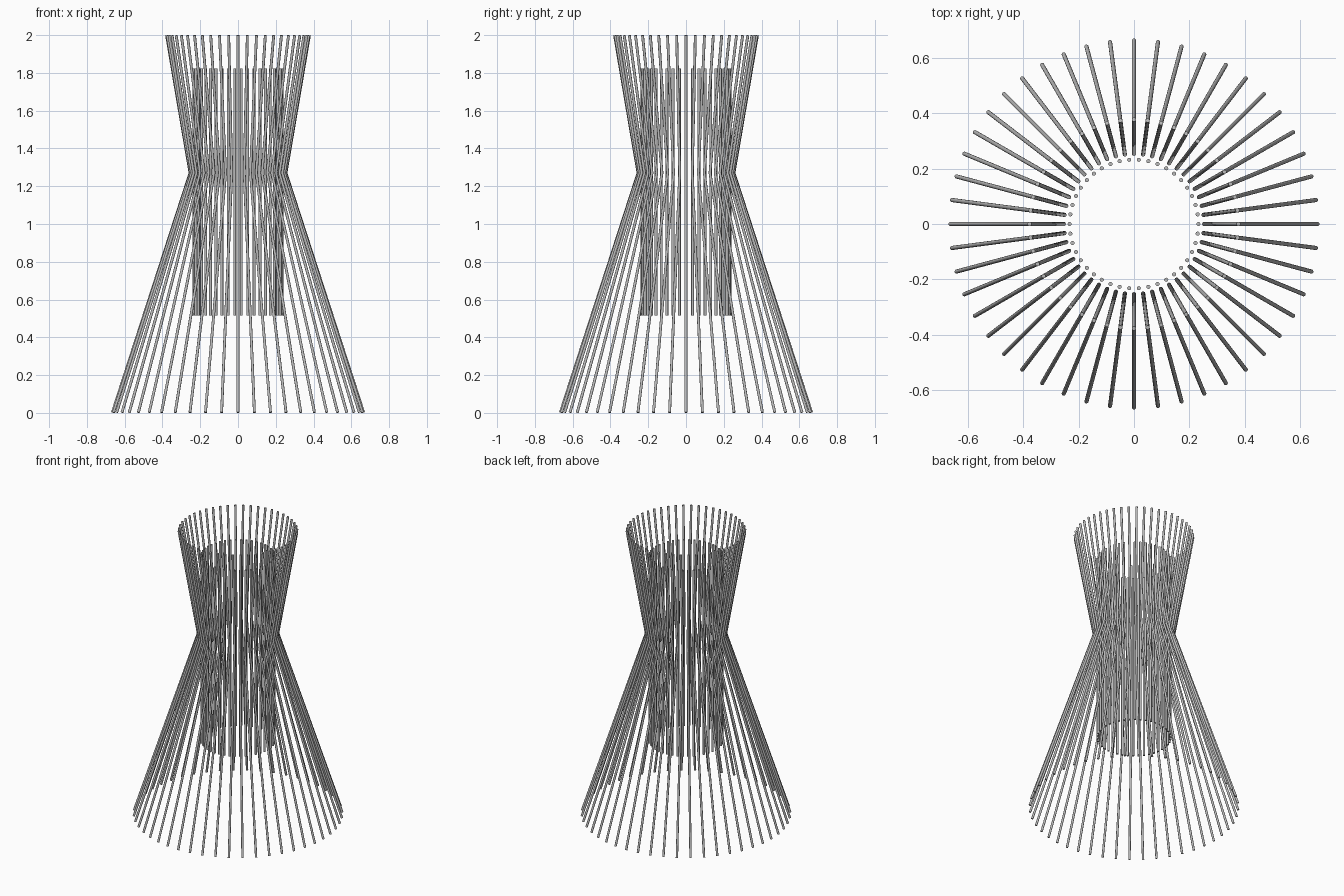
import bpy
import math
from mathutils import Matrix, Vector

cube = bpy.data.objects.get("Cube")
if cube:
    bpy.data.objects.remove(cube, do_unlink=True)

ROD_RADIUS = 0.0075
SIDES = 12

# Brushed grey metal shared by every rod
metal = bpy.data.materials.new("light grey metal")
metal.use_nodes = True
grey = (0.5, 0.5, 0.5, 1)
metal.diffuse_color = grey
metal.node_tree.nodes["Principled BSDF"].inputs["Base Color"].default_value = grey


def rod_mesh(name, profile):
    """Capped round rod following (radius, height) points, mitred at bends."""
    points = [Vector((r, 0, z)) for r, z in profile]
    steps = [(b - a).normalized() for a, b in zip(points, points[1:])]
    across = Vector((0, 1, 0))
    verts, faces = [], []
    for i, point in enumerate(points):
        before, after = steps[max(i - 1, 0)], steps[min(i, len(steps) - 1)]
        tangent = (before + after).normalized()
        outward = across.cross(tangent) / tangent.dot(before)
        for k in range(SIDES):
            a = math.tau * k / SIDES
            verts.append(point + ROD_RADIUS * (math.cos(a) * outward + math.sin(a) * across))
    for i in range(len(points) - 1):
        for k in range(SIDES):
            n = (k + 1) % SIDES
            low, high = i * SIDES, (i + 1) * SIDES
            faces.append((low + n, low + k, high + k, high + n))
    last = (len(points) - 1) * SIDES
    faces.append(tuple(range(SIDES)))
    faces.append(tuple(reversed(range(last, last + SIDES))))
    mesh = bpy.data.meshes.new(name)
    mesh.from_pydata(verts, [], [tuple(reversed(f)) for f in faces])
    for face in mesh.polygons:
        face.use_smooth = len(face.vertices) == 4
    mesh.materials.append(metal)
    return mesh


def rod_ring(name, profile, count):
    """Repeat one rod evenly around the vertical axis."""
    mesh = rod_mesh(name, profile)
    for i in range(count):
        rod = bpy.data.objects.new(f"{name}_{i + 1}", mesh)
        rod.matrix_world = Matrix.Rotation(math.tau * i / count, 4, "Z")
        bpy.context.collection.objects.link(rod)


# Outer cage: bent rods, pinched at the waist
rod_ring("outer_rod", [(0.665, 0.002), (0.254, 1.27), (0.378, 1.999)], 48)

# Inner cylinder of straight upright rods
rod_ring("inner_rod", [(0.233, 0.515), (0.233, 1.823)], 42)
